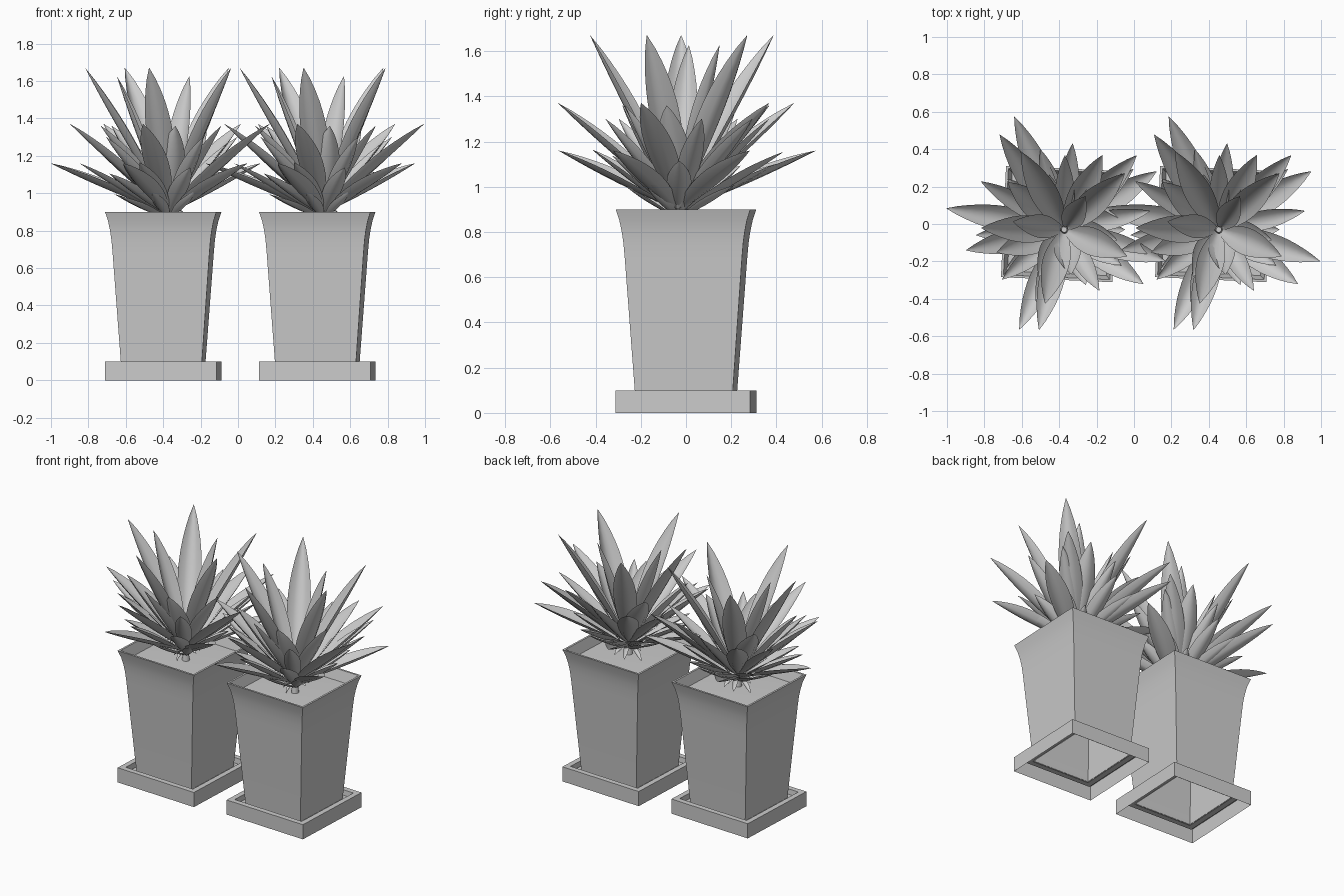
import bpy, math, random
from mathutils import Vector

if "Cube" in bpy.data.objects:
    bpy.data.objects.remove(bpy.data.objects["Cube"])

random.seed(4)
TWIST = math.radians(-2.6)      # the planters stand slightly turned
POT_X = (-0.400, 0.424)
PLANT_X = (-0.408, 0.418)
CROWN = Vector((0.035, -0.03, 0))   # leaves spring slightly off centre


def make_object(name, verts, faces, angle):
    mesh = bpy.data.meshes.new(name)
    mesh.from_pydata(verts, [], faces)
    obj = bpy.data.objects.new(name, mesh)
    bpy.context.collection.objects.link(obj)
    bpy.ops.object.select_all(action='DESELECT')
    obj.select_set(True)
    bpy.context.view_layer.objects.active = obj
    bpy.ops.object.shade_smooth_by_angle(angle=math.radians(angle))
    return obj


def square_shell(name, profile, cap_end=False):
    """Sweep a (half width, z) profile around a square."""
    verts, faces = [], []
    for h, z in profile:
        verts += [(-h, -h, z), (h, -h, z), (h, h, z), (-h, h, z)]
    for r in range(len(profile) - 1):
        for k in range(4):
            a, b = r * 4 + k, r * 4 + (k + 1) % 4
            faces.append((a, b, b + 4, a + 4))
    if cap_end:
        n = len(verts)
        faces.append((n - 4, n - 3, n - 2, n - 1))
    obj = make_object(name, verts, faces, 30)
    obj.rotation_euler.z = TWIST
    return obj


def add_leaf(verts, faces, angle, radius, height, width, base_z, bow=0.02, cup=0.3):
    """Pointed, cupped leaf blade from the crown to a tip at (angle, radius, height)."""
    rows, cols = 12, 4
    a = math.radians(angle)
    out = Vector((math.cos(a), math.sin(a), 0))
    p0 = CROWN + out * 0.02 + Vector((0, 0, base_z))
    p2 = out * radius + Vector((0, 0, height))
    side = Vector((0, 0, 1)).cross(p2 - p0).normalized()
    p1 = (p0 + p2) / 2 - (p2 - p0).normalized().cross(side) * bow
    start = len(verts)
    for i in range(rows + 1):
        t = i / rows
        p = p0 * (1 - t) ** 2 + p1 * 2 * t * (1 - t) + p2 * t * t
        tangent = ((p1 - p0) * (1 - t) + (p2 - p1) * t).normalized()
        normal = tangent.cross(side)
        w = width / 2 * (max(0, math.sin(math.pi * t ** 1.05)) ** 0.85 + 0.25 * (1 - t) ** 3) + 0.0008
        for j in range(cols + 1):
            s = 2 * j / cols - 1
            verts.append(p + side * (s * w) + normal * (w * cup * 2 * s * s))
    for i in range(rows):
        for j in range(cols):
            q = start + i * (cols + 1) + j
            faces.append((q, q + 1, q + cols + 2, q + cols + 1))


# Pot: flared square shell, open underneath, with a thin rim
pot = square_shell("pot", [(0.214, 0.06), (0.217, 0.1), (0.259, 0.68), (0.265, 0.75), (0.272, 0.8),
                           (0.282, 0.85), (0.298, 0.9), (0.285, 0.9), (0.27, 0.85), (0.264, 0.83)])
# Soil closing the top of the pot
soil = square_shell("soil", [(0.264, 0.83), (0.25, 0.831)], cap_end=True)
# Tray: raised border with a recessed ledge, open below
tray = square_shell("tray", [(0.298, 0), (0.298, 0.1), (0.262, 0.1),
                             (0.258, 0.065), (0.212, 0.065)])

# Plant: rings of leaves; (angle, tip radius, tip height, width, base height)
leaves = []
# tall upright leaves
leaves += [(d, r, 1.67, 0.14, 0.94) for d, r in
           ((261, 0.43), (335, 0.41), (37, 0.45), (117, 0.435), (183, 0.41))]
leaves += [(d, r, 1.625, 0.12, 0.94) for d, r in ((45, 0.21), (177, 0.24))]
# long slanted leaves
leaves += [(d, r, 1.37, 0.13, 0.92) for d, r in
           ((-19, 0.61), (41, 0.56), (123, 0.57), (196, 0.51), (260, 0.575))]
# low spreading leaves
leaves += [(d, r, 1.16, 0.13, 0.9) for d, r in
           ((172, 0.6), (250, 0.6), (325, 0.56), (28, 0.6), (112, 0.62))]
# shorter inner leaves
leaves += [(d, r, 1.36, 0.14, 0.92) for d, r in
           ((250, 0.3), (285, 0.28), (345, 0.33), (57, 0.44), (140, 0.35), (205, 0.36))]
leaves += [(d, r, 1.3, 0.1, 0.91) for d, r in
           ((8, 0.5), (36, 0.5), (84, 0.37), (151, 0.47), (225, 0.42), (302, 0.42))]
# small skirt leaves, nearly flat
for k in range(10):
    leaves.append((k * 36 + random.uniform(-9, 9), random.uniform(0.35, 0.46),
                   random.uniform(1.07, 1.18), 0.105, 0.89))
for k in range(8):
    leaves.append((k * 45 + random.uniform(-12, 12), random.uniform(0.2, 0.32),
                   random.uniform(0.98, 1.07), 0.075, 0.87))

verts, faces = [], []
for leaf in leaves:
    add_leaf(verts, faces, *leaf)
# dry leaf ends at the foot
for k in range(8):
    add_leaf(verts, faces, k * 45 + random.uniform(0, 40), random.uniform(0.06, 0.13),
             random.uniform(0.84, 0.9), 0.03, 0.9, bow=-0.01)
plant = make_object("plant_leaves", verts, faces, 60)

# Crown stem
bpy.ops.mesh.primitive_cone_add(vertices=12, radius1=0.025, radius2=0.015, depth=0.08)
stem = bpy.context.object
stem.name = "plant_stem"
stem.location = CROWN + Vector((0, 0, 0.865))

# Second planter is a copy of the first
for part in (pot, soil, tray, plant, stem):
    twin = part.copy()
    twin.name = part.name + "_right"
    bpy.context.collection.objects.link(twin)
    left, right = PLANT_X if part in (plant, stem) else POT_X
    twin.location.x += right
    part.location.x += left
